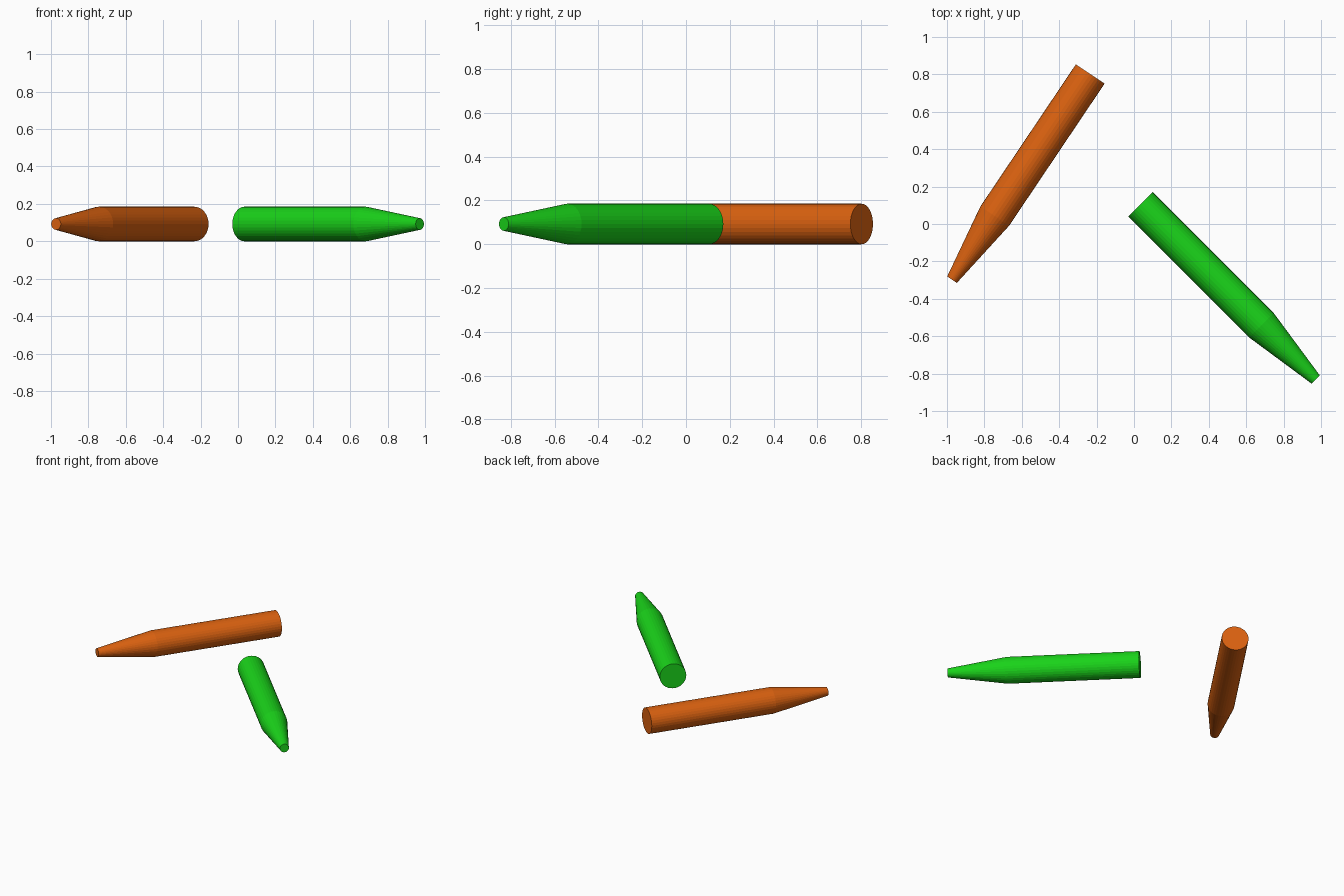
import bpy, bmesh
from math import sin, cos, pi, radians
from mathutils import Matrix

if "Cube" in bpy.data.objects:
    bpy.data.objects.remove(bpy.data.objects["Cube"])

SIDES = 32
RADIUS, TIP_RADIUS = 0.0925, 0.031
LENGTH, TAPER = 1.325, 0.41
# (distance from blunt end, radius)
PROFILE = [(0, RADIUS), (LENGTH - TAPER, RADIUS), (LENGTH, TIP_RADIUS)]


def crayon(name, color, blunt_end, angle):
    """Round stick lying flat, tapering to a blunt tip along the heading angle."""
    bm = bmesh.new()
    rings = [[bm.verts.new((d, r * cos(2 * pi * i / SIDES), r * sin(2 * pi * i / SIDES)))
              for i in range(SIDES)] for d, r in PROFILE]
    for a, b in zip(rings, rings[1:]):
        for i in range(SIDES):
            j = (i + 1) % SIDES
            bm.faces.new((a[i], a[j], b[j], b[i]))
    bm.faces.new(rings[0])
    bm.faces.new(rings[-1])
    bmesh.ops.recalc_face_normals(bm, faces=bm.faces)
    mesh = bpy.data.meshes.new(name)
    bm.to_mesh(mesh)
    bm.free()
    mat = bpy.data.materials.new(name + "_color")
    mat.diffuse_color = color
    mat.use_nodes = True
    mat.node_tree.nodes["Principled BSDF"].inputs["Base Color"].default_value = mat.diffuse_color
    mesh.materials.append(mat)
    obj = bpy.data.objects.new(name, mesh)
    obj.matrix_world = (Matrix.Translation((*blunt_end, RADIUS))
                        @ Matrix.Rotation(radians(angle), 4, 'Z'))
    bpy.context.collection.objects.link(obj)


# Two loose sticks
crayon("orange_crayon", (0.70, 0.12, 0.005, 1), (-0.234, 0.802), 236.1)
crayon("green_crayon", (0.01, 0.65, 0.01, 1), (0.035, 0.105), -45)
